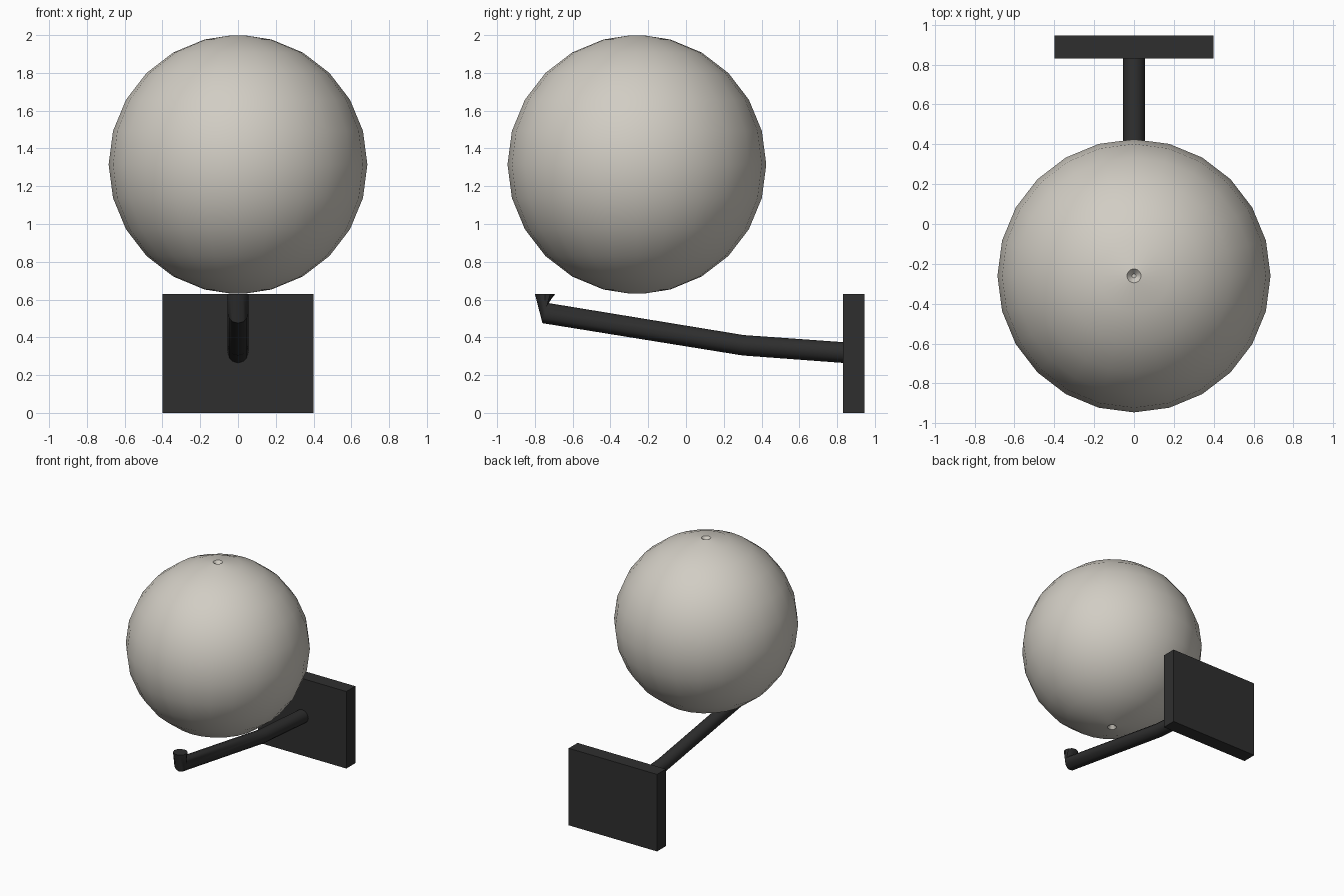
import bpy, bmesh, math
from mathutils import Vector

if "Cube" in bpy.data.objects:
    bpy.data.objects.remove(bpy.data.objects["Cube"])


def material(name, rgb):
    m = bpy.data.materials.new(name)
    m.diffuse_color = (*rgb, 1)
    m.use_nodes = True
    m.node_tree.nodes["Principled BSDF"].inputs["Base Color"].default_value = m.diffuse_color
    return m


black = material("matte black", (0.028, 0.028, 0.028))
glass = material("warm white glass", (0.64, 0.61, 0.55))


def finish(name, bm, mat, angle=None):
    bmesh.ops.recalc_face_normals(bm, faces=bm.faces)
    me = bpy.data.meshes.new(name)
    bm.to_mesh(me)
    bm.free()
    me.materials.append(mat)
    ob = bpy.data.objects.new(name, me)
    bpy.context.collection.objects.link(ob)
    if angle:
        bpy.ops.object.select_all(action='DESELECT')
        ob.select_set(True)
        bpy.context.view_layer.objects.active = ob
        bpy.ops.object.shade_smooth_by_angle(angle=math.radians(angle))
    return ob


def loft(bm, rings):
    # bridge successive rings and cap both ends
    loops = [[bm.verts.new(p) for p in ring] for ring in rings]
    n = len(loops[0])
    for a, b in zip(loops, loops[1:]):
        for i in range(n):
            j = (i + 1) % n
            bm.faces.new((a[i], a[j], b[j], b[i]))
    bm.faces.new(loops[0])
    bm.faces.new(loops[-1])


# wall plate
bm = bmesh.new()
bmesh.ops.create_cube(bm, size=1)
for v in bm.verts:
    v.co = Vector((v.co.x * 0.8, 0.8875 + v.co.y * 0.115, 0.315 + v.co.z * 0.63))
finish("wall_plate", bm, black)

# bent arm with upturned tip: (lower point, upper point) of each cross-section in y, z
sections = [((0.84, 0.264), (0.84, 0.374)), ((0.30, 0.304), (0.305, 0.412)),
            ((-0.76, 0.475), (-0.732, 0.582)), ((-0.80, 0.63), (-0.692, 0.63))]
rings = []
for lo, hi in sections:
    lo, hi = Vector((0, *lo)), Vector((0, *hi))
    mid, half = (lo + hi) / 2, (hi - lo) / 2
    rings.append([mid + half * math.cos(t) + Vector((0.055 * math.sin(t), 0, 0))
                  for t in (math.tau * i / 12 for i in range(12))])
bm = bmesh.new()
loft(bm, rings)
finish("arm", bm, black, 40)

# globe shade with a tiny dimple at each pole
R, cy, cz, N = 0.685, -0.26, 1.315, 24
profile = [(0.01, R - 0.03), (0.035, R - 0.001)]
profile += [(R * math.sin(a), R * math.cos(a))
            for a in (math.pi * k / 12 for k in range(1, 12))]
profile += [(0.035, -R + 0.001), (0.01, -R + 0.03)]
bm = bmesh.new()
loft(bm, [[(r * math.cos(math.tau * i / N), cy + r * math.sin(math.tau * i / N), cz + z)
           for i in range(N)] for r, z in profile])
finish("globe_shade", bm, glass, 35)
